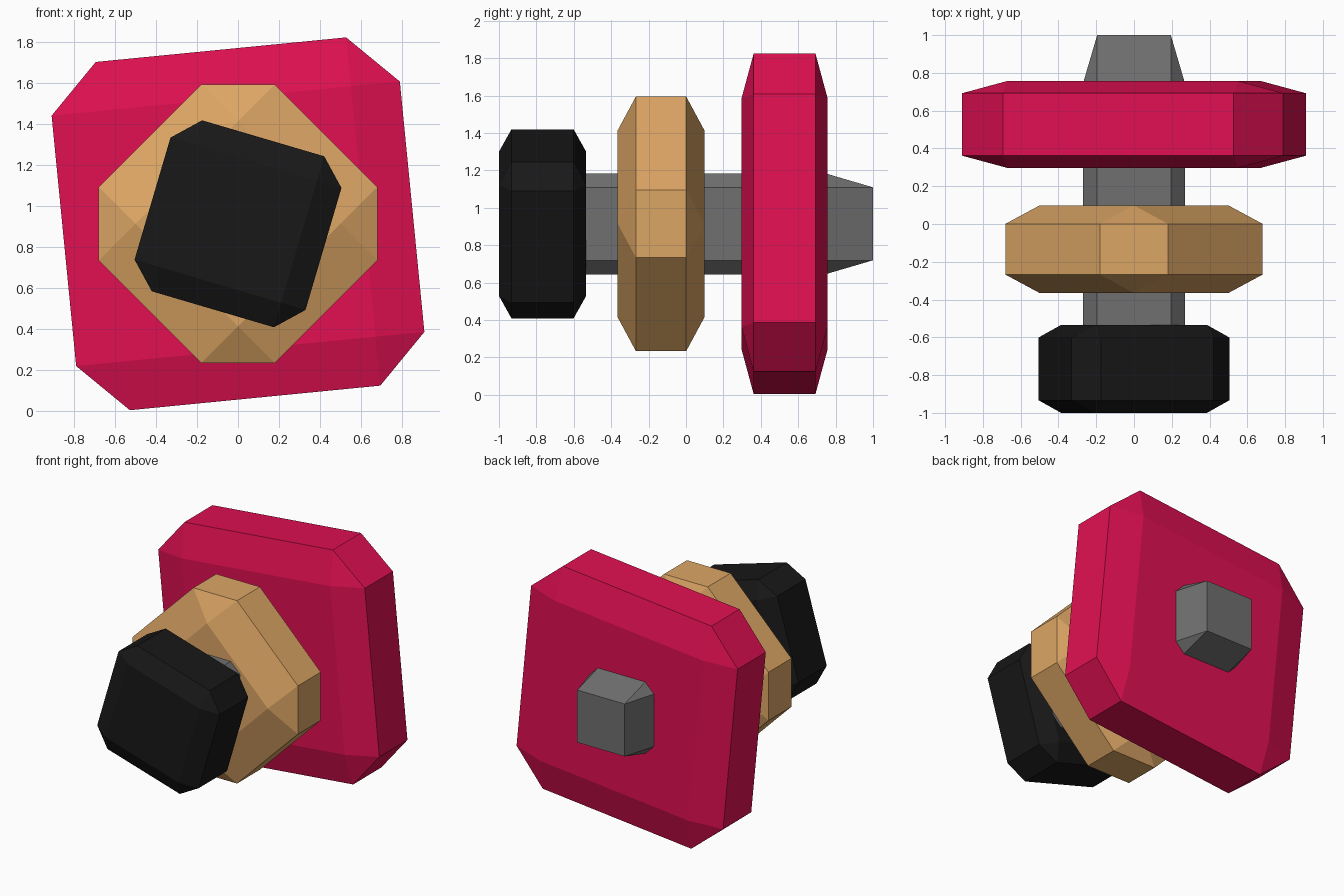
import bpy
from math import radians

if "Cube" in bpy.data.objects:
    bpy.data.objects.remove(bpy.data.objects["Cube"])

AXIS_Z = 0.914


def material(name, rgb):
    mat = bpy.data.materials.new(name)
    mat.diffuse_color = (*rgb, 1)
    mat.use_nodes = True
    mat.node_tree.nodes["Principled BSDF"].inputs["Base Color"].default_value = mat.diffuse_color
    return mat


def chamfered_block(name, y0, y1, half, flat, turn, mat):
    """Cube with every edge chamfered, stretched to size and turned about y.
    flat = fraction of each side left flat between the chamfers."""
    bpy.ops.mesh.primitive_cube_add(size=2, location=(0, (y0 + y1) / 2, AXIS_Z))
    ob = bpy.context.object
    ob.name = name
    ob.scale = (half, (y1 - y0) / 2, half)
    ob.rotation_euler.y = radians(turn)
    bevel = ob.modifiers.new("chamfer", "BEVEL")
    bevel.width = 1 - flat
    bevel.segments = 1
    bevel.limit_method = 'NONE'
    ob.data.materials.append(mat)
    return ob


# central shaft
chamfered_block("shaft", -0.84, 1.0, 0.27, 0.722, 0,
                material("grey", (0.16, 0.16, 0.16)))
# large back block
chamfered_block("back_block", 0.297, 0.757, 0.854, 0.719, -5.6,
                material("crimson", (0.75, 0.005, 0.085)))
# middle block, set on its corner
chamfered_block("middle_block", -0.365, 0.098, 0.608, 0.582, 45,
                material("tan", (0.72, 0.38, 0.13)))
# small front block
chamfered_block("front_block", -1.0, -0.534, 0.435, 0.714, 16.4,
                material("black", (0.009, 0.009, 0.009)))
